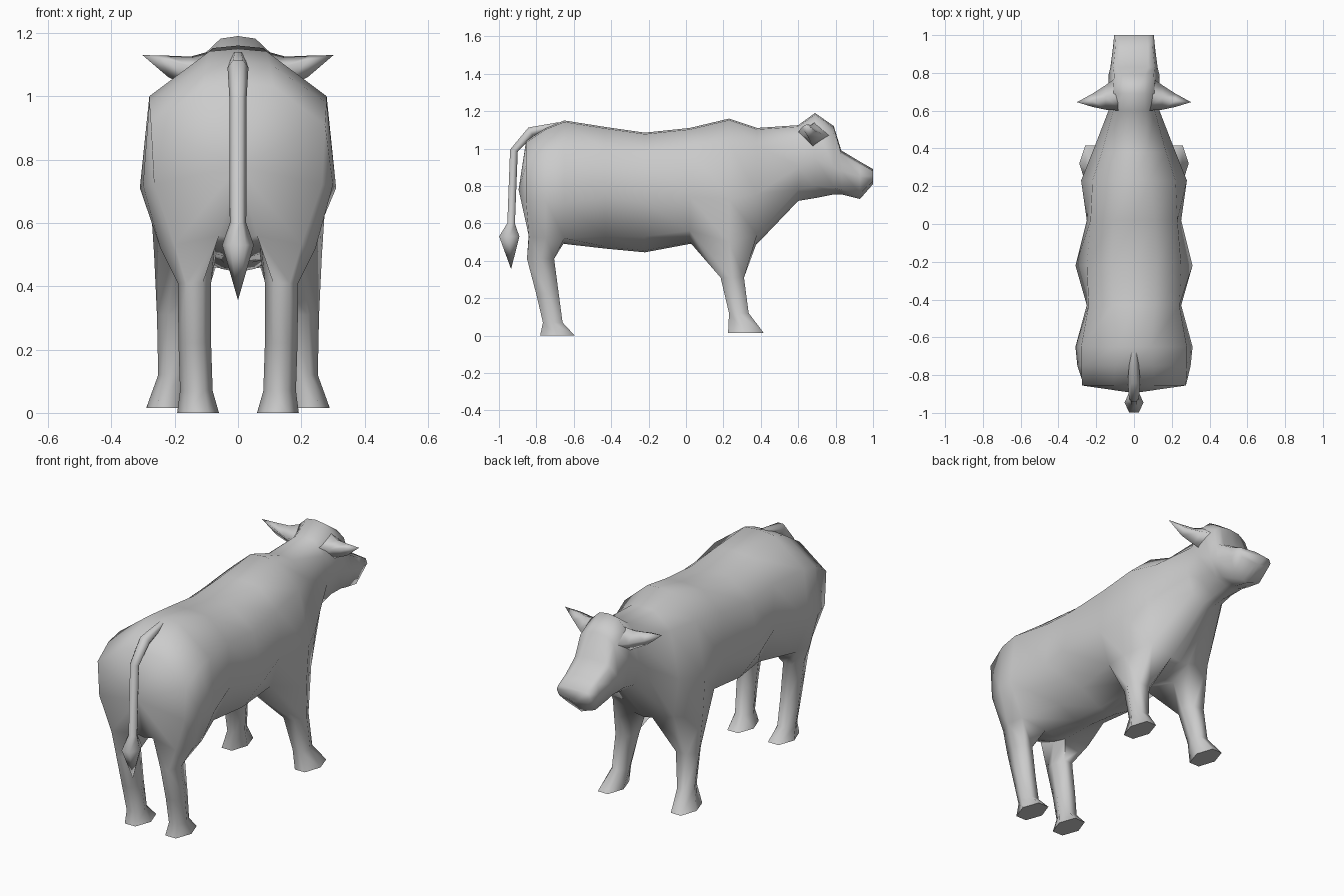
import bpy, bmesh, math
from mathutils import Vector

if "Cube" in bpy.data.objects:
    bpy.data.objects.remove(bpy.data.objects["Cube"])


def finish(bm, name, angle=80):
    bmesh.ops.recalc_face_normals(bm, faces=bm.faces)
    me = bpy.data.meshes.new(name)
    bm.to_mesh(me)
    bm.free()
    ob = bpy.data.objects.new(name, me)
    bpy.context.collection.objects.link(ob)
    bpy.ops.object.select_all(action='DESELECT')
    ob.select_set(True)
    bpy.context.view_layer.objects.active = ob
    bpy.ops.object.shade_smooth_by_angle(angle=math.radians(angle))
    return ob


def bridge(bm, a, b, skip=()):
    n = len(a)
    for i in range(n):
        if i not in skip:
            bm.faces.new((a[i], a[(i + 1) % n], b[(i + 1) % n], b[i]))


def fan(bm, ring, point):
    c = bm.verts.new(point)
    for i in range(len(ring)):
        bm.faces.new((ring[i], ring[(i + 1) % len(ring)], c))


# Trunk stations: y, top z, top half width, shoulder w/z, flank w/z, low w/z, belly z
trunk = [
    (-.855, 1.04, .11, .275, .91, .265, .72, .20, .53, .55),
    (-.75, 1.11, .10, .28, .98, .30, .72, .245, .52, .52),
    (-.65, 1.15, .09, .28, 1.0, .31, .71, .23, .52, .49),
    (-.43, 1.115, .11, .24, .99, .25, .74, .15, .53, .465),
    (-.22, 1.085, .12, .25, .97, .31, .71, .18, .53, .445),
    (.02, 1.11, .11, .23, 1.0, .25, .74, .19, .56, .49),
    (.23, 1.16, .08, .22, 1.03, .28, .73, .265, .50, .45),
    (.38, 1.11, .07, .17, 1.02, .22, .76, .19, .54, .49),
]
# Neck and head stations, same layout
head = [
    (.60, 1.125, .06, .11, 1.05, .135, .90, .10, .78, .72),
    (.69, 1.19, .055, .11, 1.13, .135, .95, .10, .80, .735),
    (.79, 1.12, .06, .105, 1.08, .135, .90, .09, .79, .755),
    (.83, .99, .075, .11, .97, .125, .88, .09, .78, .755),
    (.93, .93, .075, .10, .91, .112, .85, .085, .76, .73),
    (1.0, .89, .07, .095, .88, .105, .855, .09, .825, .81),
]
HIND, FORE = 0, 5      # first station of each leg root

bm = bmesh.new()
rings = []
for y, zt, wt, ws, zs, wm, zm, wl, zl, zb in trunk + head:
    half = [(0, zt), (wt, zt - .008), (ws, zs), (wm, zm), (wl, zl),
            (.3 * wl, zb + .01), (0, zb)]
    full = half + [(-x, z) for x, z in half[5:0:-1]]
    rings.append([bm.verts.new((x, y, z)) for x, z in full])
for v in rings[0][4:9]:                 # buttocks tuck in below the tail
    v.co.y += .015
for i in range(len(rings) - 1):
    root = i in (HIND, HIND + 1, FORE, FORE + 1)
    bridge(bm, rings[i], rings[i + 1], (4, 7) if root else ())
fan(bm, rings[0], (0, -.895, .78))
bm.faces.new(rings[-1])

# Legs grow from the open roots: z, inner x, outer x, back y, front y
hind_leg = [(.41, .085, .19, -.85, -.705), (.22, .085, .188, -.80, -.68),
            (.07, .08, .183, -.765, -.66), (0, .06, .192, -.78, -.595)]
fore_leg = [(.31, .12, .256, .185, .31), (.12, .155, .252, .23, .335),
            (.015, .165, .29, .225, .415)]
for start, leg in ((HIND, hind_leg), (FORE, fore_leg)):
    a, b, c = rings[start:start + 3]
    for side, o, n in ((1, 4, 5), (-1, 8, 7)):
        prev = [a[o], b[o], c[o], c[n], b[n], a[n]]
        for z, xi, xo, yb, yf in leg:
            d, ym = (xo - xi) * .25, (yb + yf) / 2
            pts = [(xo - d, yb), (xo, ym), (xo - d, yf),
                   (xi + d, yf), (xi, ym), (xi + d, yb)]
            ring = [bm.verts.new((side * x, y, z)) for x, y in pts]
            bridge(bm, prev, ring)
            prev = ring
        bm.faces.new(prev)
finish(bm, "body")

# Ears: diamond sections narrowing to a tip
for side, name in ((1, "right_ear"), (-1, "left_ear")):
    bm = bmesh.new()
    prev = None
    for x, y0, y1, z0, z1 in ((.06, .60, .80, .98, 1.15), (.15, .605, .735, 1.025, 1.125),
                              (.22, .62, .69, 1.06, 1.128)):
        pts = [(y0, (z0 + z1) / 2 + .02), ((y0 + y1) / 2, z1),
               (y1, (z0 + z1) / 2), ((y0 + y1) / 2, z0)]
        ring = [bm.verts.new((side * x, y, z)) for y, z in pts]
        if prev:
            bridge(bm, prev, ring)
        prev = ring
    fan(bm, prev, (side * .302, .645, 1.13))
    finish(bm, name, 110)

# Tail: six-sided tube along a path with a pointed tuft (y, z, radius)
path = [(-.68, 1.125, .02), (-.83, 1.09, .033), (-.92, .99, .027), (-.935, .60, .026),
        (-.945, .53, .05), (-.935, .355, .0)]
bm = bmesh.new()
prev = None
for i, (y, z, r) in enumerate(path[:-1]):
    p, q = path[max(i - 1, 0)], path[i + 1]
    t = Vector((0, q[0] - p[0], q[1] - p[1])).normalized()
    u, v = Vector((1, 0, 0)), t.cross(Vector((1, 0, 0)))
    ring = [bm.verts.new(Vector((0, y, z)) + r * (u * math.cos(k * math.pi / 3)
            + v * math.sin(k * math.pi / 3) * (1.25 if i == 4 else .9))) for k in range(6)]
    if prev:
        bridge(bm, prev, ring)
    prev = ring
fan(bm, prev, (0, path[-1][0], path[-1][1]))
finish(bm, "tail")
